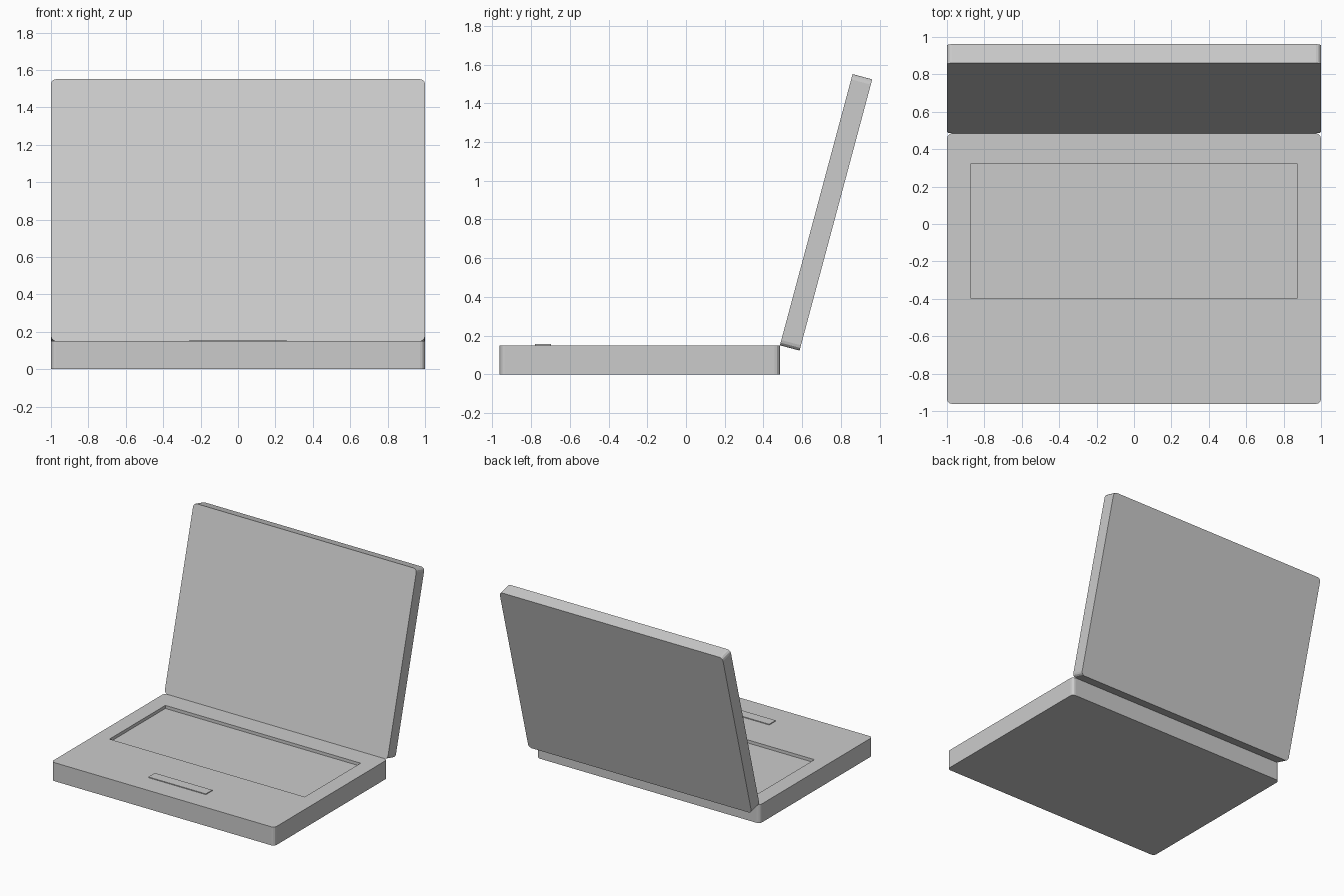
import bpy
import bmesh
import math
from mathutils import Matrix

cube = bpy.data.objects.get("Cube")
if cube:
    bpy.data.objects.remove(cube, do_unlink=True)

# One plain grey for the whole model
grey = bpy.data.materials.new("light grey")
grey.use_nodes = True
grey.diffuse_color = (0.6, 0.6, 0.6, 1)
grey.node_tree.nodes["Principled BSDF"].inputs["Base Color"].default_value = (0.6, 0.6, 0.6, 1)


def slab(name, low, high, axis=2, radius=0.0):
    """Box between two corners, with the edges along one axis rounded."""
    bm = bmesh.new()
    size = [h - l for l, h in zip(low, high)]
    mid = [(h + l) / 2 for l, h in zip(low, high)]
    bmesh.ops.create_cube(bm, size=1, matrix=Matrix.Translation(mid) @ Matrix.Diagonal((*size, 1)))
    if radius:
        edges = [e for e in bm.edges
                 if abs(e.verts[0].co[axis] - e.verts[1].co[axis]) > 0.001]
        bmesh.ops.bevel(bm, geom=edges, offset=radius, segments=3, profile=0.5, affect='EDGES')
    mesh = bpy.data.meshes.new(name)
    bm.to_mesh(mesh)
    bm.free()
    mesh.materials.append(grey)
    obj = bpy.data.objects.new(name, mesh)
    bpy.context.collection.objects.link(obj)
    return obj


FRONT, HINGE, TOP = -0.962, 0.485, 0.15

# Base with a sunken keyboard area
base = slab("base", (-1, FRONT, 0), (1, HINGE, TOP), radius=0.028)
cutter = slab("keyboard_cutter", (-0.875, -0.395, TOP - 0.025), (0.875, 0.32, TOP + 0.1))
cutter.hide_render = True
cutter.hide_viewport = True
cutter.display_type = 'WIRE'
recess = base.modifiers.new("keyboard_recess", 'BOOLEAN')
recess.operation = 'DIFFERENCE'
recess.solver = 'EXACT'
recess.object = cutter

# Raised touch button bar
slab("button_bar", (-0.258, -0.78, TOP - 0.01), (0.258, -0.697, TOP + 0.006))

# Screen lid, leaning back from the rear top edge of the base
lid = slab("screen_lid", (-1, 0, 0), (1, 0.105, 1.45), axis=1, radius=0.028)
lid.location = (0, HINGE, TOP)
lid.rotation_euler.x = math.radians(-15)
